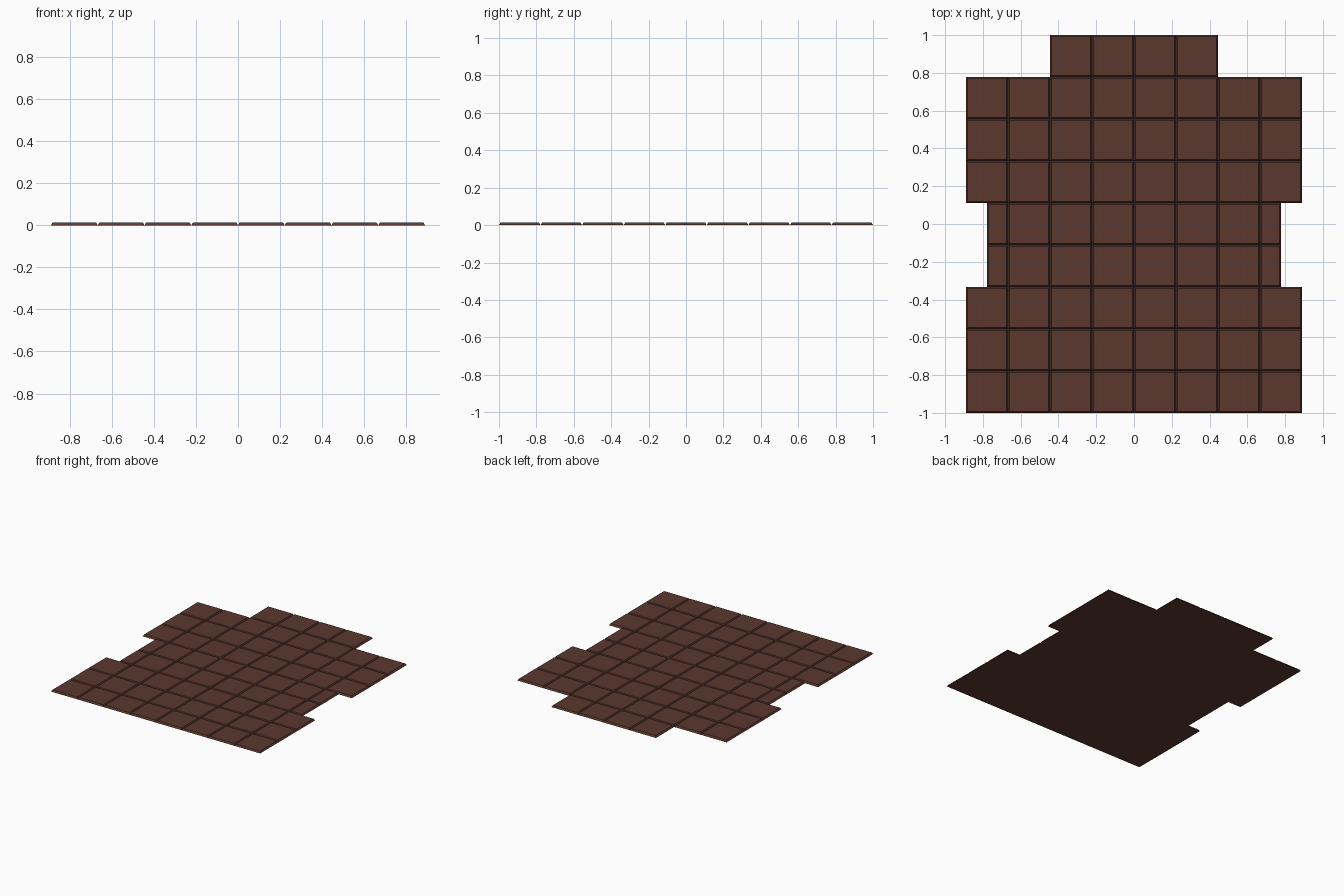
import bpy, bmesh

if "Cube" in bpy.data.objects:
    bpy.data.objects.remove(bpy.data.objects["Cube"])

T = 2 / 9          # tile size
H = 0.013          # tile thickness
B = 0.008          # chamfer width

def material(name, col):
    m = bpy.data.materials.new(name)
    m.diffuse_color = (*col, 1)
    m.use_nodes = True
    m.node_tree.nodes["Principled BSDF"].inputs["Base Color"].default_value = m.diffuse_color
    return m

brown = material("brown tile", (0.105, 0.040, 0.028))

# one chamfered tile: wide foot, narrower top
def add_tile(bm, x0, x1, y0, y1):
    foot = [bm.verts.new(p) for p in ((x0, y0, 0), (x1, y0, 0), (x1, y1, 0), (x0, y1, 0))]
    top = [bm.verts.new(p) for p in ((x0 + B, y0 + B, H), (x1 - B, y0 + B, H),
                                     (x1 - B, y1 - B, H), (x0 + B, y1 - B, H))]
    bm.faces.new(foot[::-1])
    bm.faces.new(top)
    for i in range(4):
        j = (i + 1) % 4
        bm.faces.new((foot[i], foot[j], top[j], top[i]))

# half width of each row in tiles, front to back
rows = [4, 4, 4, 3.5, 3.5, 4, 4, 4, 2]
for r, half in enumerate(rows):
    bm = bmesh.new()
    y = -1 + r * T
    for c in range(-4, 4):
        a, b = max(c, -half), min(c + 1, half)   # clip end tiles
        if b > a:
            add_tile(bm, a * T, b * T, y, y + T)
    me = bpy.data.meshes.new(f"floor_tile_row_{r + 1}")
    bm.to_mesh(me)
    bm.free()
    me.materials.append(brown)
    bpy.context.collection.objects.link(bpy.data.objects.new(me.name, me))
